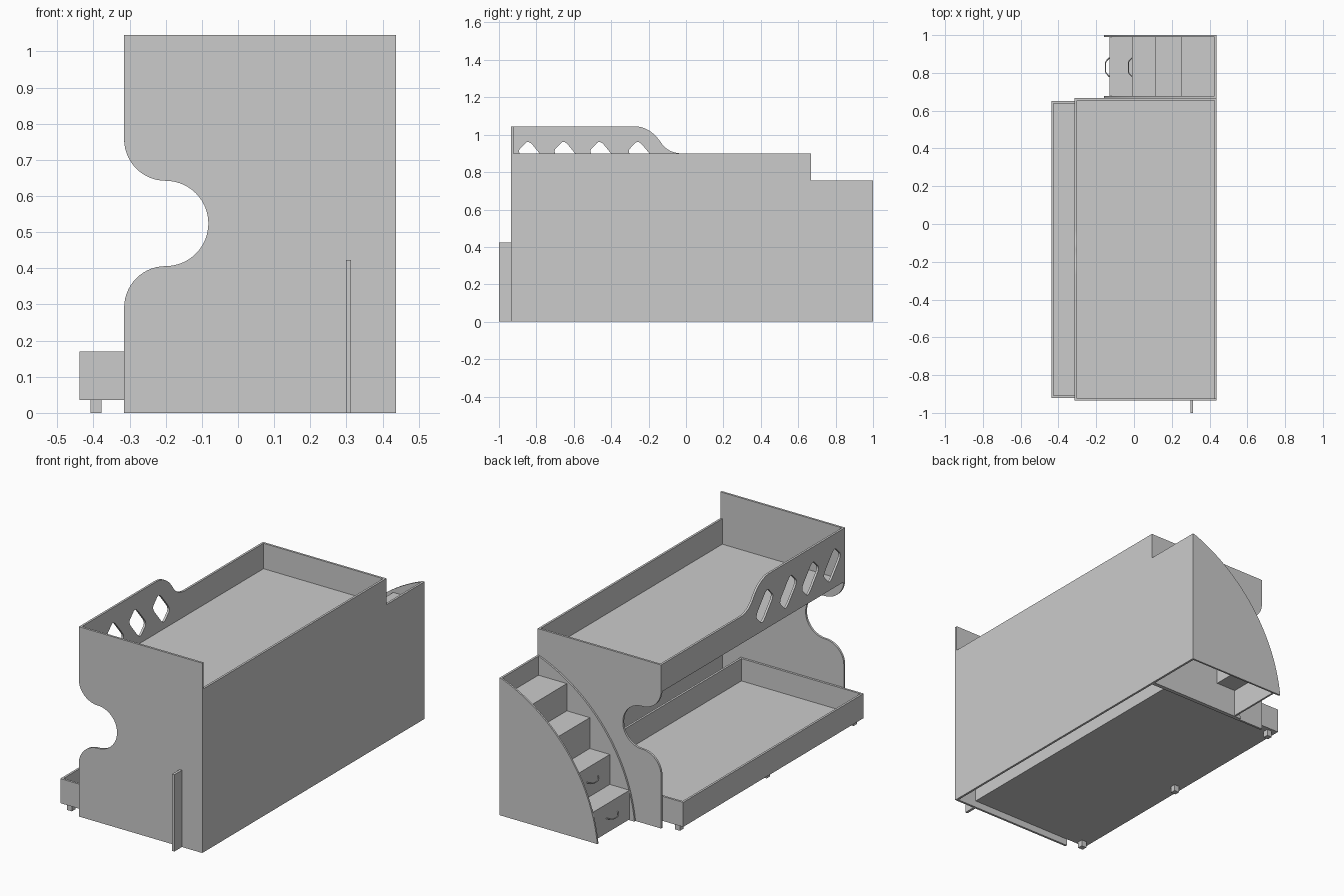
import bpy, bmesh
from math import sin, cos, radians, pi, atan2, hypot
from mathutils import Vector

if "Cube" in bpy.data.objects:
    bpy.data.objects.remove(bpy.data.objects["Cube"])

T = 0.012  # board thickness


def prism(name, pts, axis, a, b, smooth=False):
    """Extrude a 2D outline along x (outline y,z) or along y (outline x,z)."""
    bm = bmesh.new()
    place = (lambda p: (a, p[0], p[1])) if axis == 'x' else (lambda p: (p[0], a, p[1]))
    face = bm.faces.new([bm.verts.new(place(p)) for p in pts])
    ext = bmesh.ops.extrude_face_region(bm, geom=[face])
    move = Vector((b - a, 0, 0)) if axis == 'x' else Vector((0, b - a, 0))
    bmesh.ops.translate(bm, vec=move,
                        verts=[v for v in ext['geom'] if isinstance(v, bmesh.types.BMVert)])
    bmesh.ops.recalc_face_normals(bm, faces=bm.faces)
    mesh = bpy.data.meshes.new(name)
    bm.to_mesh(mesh)
    bm.free()
    ob = bpy.data.objects.new(name, mesh)
    bpy.context.collection.objects.link(ob)
    if smooth:
        smooth_object(ob)
    return ob


def smooth_object(ob):
    bpy.ops.object.select_all(action='DESELECT')
    ob.select_set(True)
    bpy.context.view_layer.objects.active = ob
    bpy.ops.object.shade_smooth_by_angle(angle=radians(30))


def box(name, x0, x1, y0, y1, z0, z1):
    return prism(name, [(x0, z0), (x1, z0), (x1, z1), (x0, z1)], 'y', y0, y1)


def arc(cx, cz, r, a0, a1, n=14):
    return [(cx + r * cos(radians(a0 + (a1 - a0) * i / n)),
             cz + r * sin(radians(a0 + (a1 - a0) * i / n))) for i in range(n + 1)]


def bezier(p0, p1, p2, n):
    return [tuple(p0[k] * (1 - t) ** 2 + 2 * p1[k] * t * (1 - t) + p2[k] * t * t for k in (0, 1))
            for t in (i / n for i in range(n + 1))]


def rounded(pts, f=0.25):
    out = []
    for i, p in enumerate(pts):
        a, b = pts[i - 1], pts[(i + 1) % len(pts)]
        mix = lambda q: (p[0] + (q[0] - p[0]) * f, p[1] + (q[1] - p[1]) * f)
        out += bezier(mix(a), p, mix(b), 5)
    return out


# End panels with the wavy entry cut-out
XL, XR, YF, YB = -0.315, 0.437, -0.935, 0.667
wave = (arc(-0.2, 0.757, 0.115, 180, 270) + arc(-0.2, 0.524, 0.118, 90, -90, 28)[1:]
        + arc(-0.2, 0.291, 0.115, 90, 180)[1:])


def end_panel(name, y, top):
    prism(name, [(XL, top)] + wave + [(XL, 0), (XR, 0), (XR, top)], 'y', y, y + T, True)


end_panel("front_end_panel", YF, 1.045)
end_panel("rear_end_panel", YB - T, 0.9)

# Long back wall, stepping down beside the stairs
prism("back_wall", [(YF + T, 0), (1, 0), (1, 0.755), (YB, 0.755), (YB, 0.9), (YF + T, 0.9)],
      'x', XR - T, XR)

# Upper bunk floor
box("upper_bed_floor", XL + T, XR - T, YF + T, YB - T, 0.75, 0.76)

# Guard rail with S-curve and diamond openings
slope = (bezier((-0.27, 1.045), (-0.19, 1.04), (-0.135, 0.96), 10)
         + bezier((-0.135, 0.96), (-0.1, 0.905), (-0.03, 0.9), 10)[1:])
rail = prism("guard_rail", [(YF + T, 0.75), (YF + T, 1.045)] + slope
             + [(YB - T, 0.9), (YB - T, 0.75)], 'x', XL, XL + T)
for cy in (-0.822, -0.632, -0.44, -0.235):
    shape = [(-0.08, 0.03), (-0.02, 0.092), (0.08, -0.03), (0.02, -0.092)]
    cutter = prism("hole_cutter", rounded([(cy + p[0], 0.88 + p[1]) for p in shape]),
                   'x', XL - 0.05, XL + 0.05)
    cutter.hide_render = True
    mod = rail.modifiers.new("hole", 'BOOLEAN')
    mod.operation, mod.solver, mod.object = 'DIFFERENCE', 'EXACT', cutter
    bpy.context.view_layer.objects.active = rail
    bpy.ops.object.modifier_apply(modifier=mod.name)
    bpy.data.objects.remove(cutter)
smooth_object(rail)

# Pull-out lower bed tray
TX0, TX1, TY0, TY1 = -0.438, 0.31, -0.92, 0.65
box("trundle_floor", TX0 + T, TX1 - T, TY0 + T, TY1 - T, 0.035, 0.047)
box("trundle_outer_rail", TX0, TX0 + T, TY0, TY1, 0.035, 0.17)
box("trundle_inner_rail", TX1 - T, TX1, TY0, TY1, 0.035, 0.17)
box("trundle_front_rail", TX0 + T, TX1 - T, TY0, TY0 + T, 0.035, 0.17)
box("trundle_rear_rail", TX0 + T, TX1 - T, TY1 - T, TY1, 0.035, 0.17)
for i, y in enumerate((-0.89, -0.135, 0.62)):
    box(f"trundle_foot_{i + 1}", -0.408, -0.378, y - 0.015, y + 0.015, 0, 0.035)

# Support fin on the front end
box("front_fin", 0.299, 0.313, -1, YF, 0, 0.423)

# Stair side panels: circular arc from floor to top
P0, P1, sag = Vector((-0.16, 0)), Vector((XR - T, 0.755)), 0.135
chord = P1 - P0
half = chord.length / 2
R = (half * half + sag * sag) / (2 * sag)
normal = Vector((-chord.y, chord.x)).normalized()
C = (P0 + P1) / 2 - normal * (R - sag)
a0, a1 = [atan2(p.y - C.y, p.x - C.x) * 180 / pi for p in (P0, P1)]
profile = arc(C.x, C.y, R, a0, a1 if a1 < a0 else a1 - 360, 28) + [(XR - T, 0)]
prism("stair_side_inner", profile, 'y', YB, YB + 0.01, True)
prism("stair_side_outer", profile, 'y', 0.99, 1.0, True)

# Stair risers and treads
SY0, SY1 = YB + 0.01, 0.99
xs = (-0.13, -0.01, 0.112, 0.252, XR - T)
zs = (0, 0.165, 0.33, 0.5, 0.65)
for i in range(4):
    bottom = max(zs[i] - 0.01, 0.005)
    box(f"stair_riser_{i + 1}", xs[i], xs[i] + 0.01, SY0, SY1, bottom, zs[i + 1] - 0.01)
    box(f"stair_tread_{i + 1}", xs[i], xs[i + 1] + (0.01 if i < 3 else 0), SY0, SY1,
        zs[i + 1] - 0.01, zs[i + 1])

# Bow handles on the two lowest step drawers
for i in range(2):
    cu = bpy.data.curves.new(f"drawer_handle_{i + 1}", 'CURVE')
    cu.dimensions, cu.bevel_depth, cu.bevel_resolution = '3D', 0.003, 2
    cu.use_fill_caps = True
    sp = cu.splines.new('POLY')
    sp.points.add(12)
    for k, p in enumerate(sp.points):
        t = k / 12
        p.co = (xs[i] - 0.02 * min(1, 1.6 * sin(pi * t)), 0.78 + 0.1 * t,
                (zs[i] + zs[i + 1]) / 2 + 0.005 - 0.012 * sin(pi * t), 1)
    bpy.context.collection.objects.link(bpy.data.objects.new(cu.name, cu))
